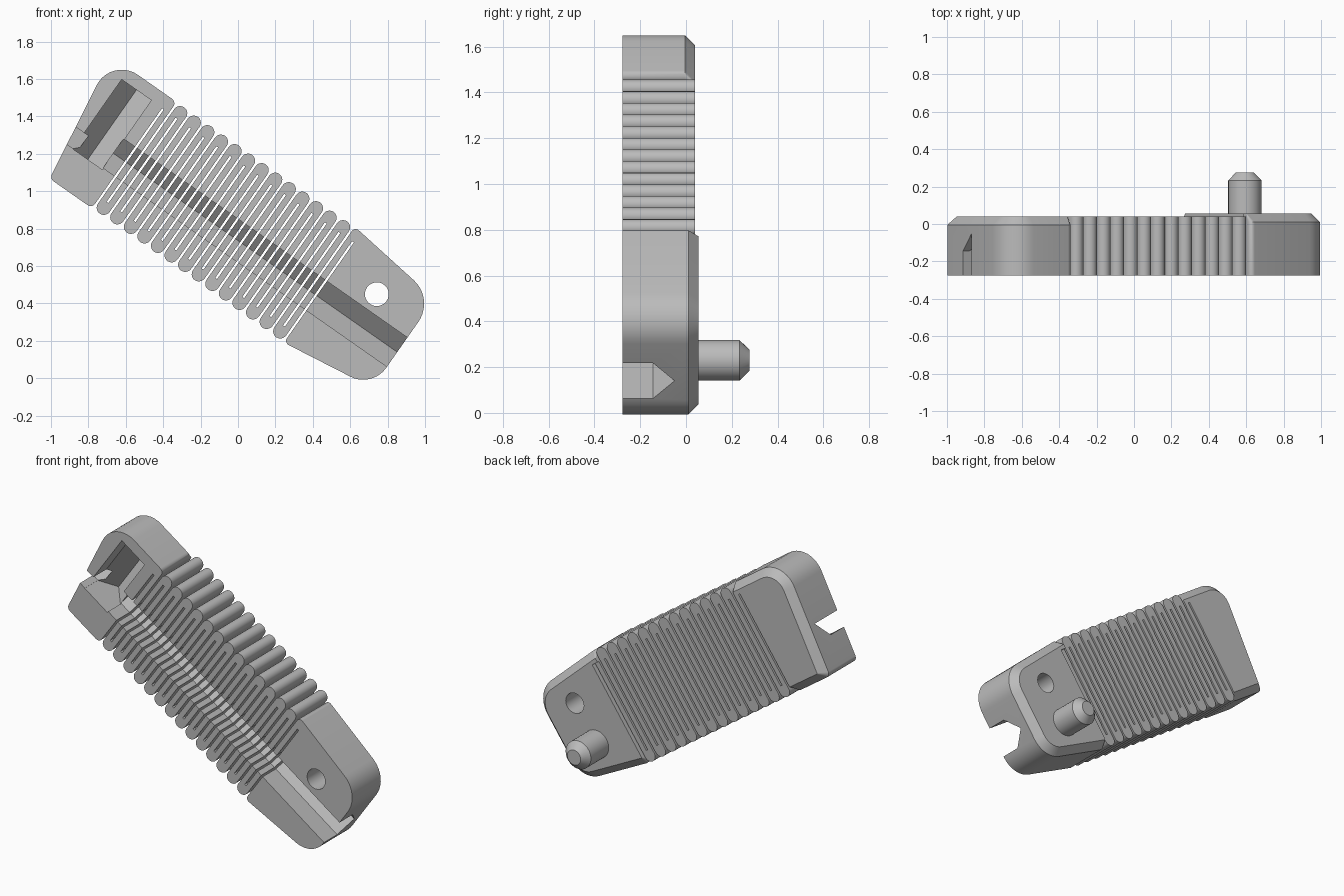
import bpy, bmesh
from math import sin, cos, tan, pi, radians
from mathutils import Vector, Matrix

cube = bpy.data.objects.get("Cube")
if cube:
    bpy.data.objects.remove(cube, do_unlink=True)

TILT = radians(35)
FRONT, BACK = -0.2765, 0.04
LOW, HIGH = 0.297, 1.022          # cross-axis extent of the body
PITCH, GAP, SLIT0 = 0.0443, 0.006, -1.155
SLIT_TOP, SLIT_LOW = 0.95, 0.37

grey = bpy.data.materials.new("plastic_grey")
grey.use_nodes = True
grey.diffuse_color = (0.5, 0.5, 0.5, 1)
grey.node_tree.nodes["Principled BSDF"].inputs["Base Color"].default_value = (0.5, 0.5, 0.5, 1)


def world(s, y, t):
    """Along-axis s, depth y, cross-axis t to world space."""
    return (s * cos(TILT) + t * sin(TILT), y, t * cos(TILT) - s * sin(TILT))


def loft(name, rings):
    bm = bmesh.new()
    loops = [[bm.verts.new(world(*p)) for p in ring] for ring in rings]
    for a, b in zip(loops, loops[1:]):
        for i in range(len(a)):
            j = (i + 1) % len(a)
            bm.faces.new((a[i], a[j], b[j], b[i]))
    bm.faces.new(loops[0])
    bm.faces.new(loops[-1])
    bmesh.ops.recalc_face_normals(bm, faces=bm.faces)
    mesh = bpy.data.meshes.new(name)
    bm.to_mesh(mesh)
    bm.free()
    mesh.materials.append(grey)
    obj = bpy.data.objects.new(name, mesh)
    bpy.context.collection.objects.link(obj)
    return obj


def at_depth(outline, y):
    return [(s, y, t) for s, t in outline]


def arc(cx, cy, r, a0, a1, n):
    return [(cx + r * cos(a0 + (a1 - a0) * i / n), cy + r * sin(a0 + (a1 - a0) * i / n))
            for i in range(n + 1)]


def rounded(corners, inset=0.0):
    """Outline from (s, t, radius, edge_is_chamfered) corners, optionally inset."""
    pts = [Vector(c[:2]) for c in corners]
    out, n = [], len(corners)
    for i, (s, t, r, flag) in enumerate(corners):
        d0 = (pts[i] - pts[i - 1]).normalized()
        d1 = (pts[(i + 1) % n] - pts[i]).normalized()
        n0, n1 = Vector((-d0.y, d0.x)), Vector((-d1.y, d1.x))
        rhs = Vector((n0.dot(pts[i]) + inset * corners[i - 1][3],
                      n1.dot(pts[i]) + inset * flag))
        p = Matrix((n0, n1)).inverted() @ rhs
        if r == 0:
            out.append(tuple(p))
            continue
        r = max(r - inset, 0.004)
        turn = -d0.angle_signed(d1)
        centre = p - d0 * (r * tan(turn / 2)) + n0 * r
        for k in range(11):
            out.append(tuple(centre + Matrix.Rotation(turn * k / 10, 2) @ (-n0 * r)))
    return out


def block(name, corners, back):
    edge = rounded(corners)
    return loft(name, [at_depth(edge, FRONT), at_depth(edge, back - 0.045),
                       at_depth(rounded(corners, 0.045), back)])


def cut(obj, *cutters):
    bpy.context.view_layer.objects.active = obj
    for c in cutters:
        mod = obj.modifiers.new("cut", "BOOLEAN")
        mod.operation, mod.solver, mod.object = "DIFFERENCE", "EXACT", c
        bpy.ops.object.modifier_apply(modifier=mod.name)


def slit(k):
    return SLIT0 + PITCH * k


# End blocks, each with a lip that meets the first fold of the bellows
end_clamp = block("end_clamp", [
    (-1.437, LOW, 0.03, 1), (slit(0) - GAP, LOW, 0.03, 0),
    (slit(0) - GAP, SLIT_TOP, 0, 0), (slit(1) - GAP, SLIT_TOP, 0, 0),
    (slit(1) - GAP, HIGH, 0.03, 1), (-1.543, HIGH, 0.15, 1)], BACK)
mount_block = block("mount_block", [
    (slit(28) + GAP, LOW, 0.025, 1), (0.617, 0.37, 0.15, 1),
    (0.617, 0.95, 0.17, 1), (slit(27) + GAP, HIGH, 0.025, 0),
    (slit(27) + GAP, SLIT_TOP, 0, 0), (slit(28) + GAP, SLIT_TOP, 0, 0)], 0.055)

# Folded flexible middle: one serpentine outline
R = PITCH - GAP
fold = [(slit(0) + GAP, SLIT_TOP), (slit(1) - GAP, SLIT_TOP)]
for k in range(1, 28, 2):
    fold += [(slit(k) - GAP, SLIT_LOW), (slit(k) + GAP, SLIT_LOW)]
    if k < 27:
        fold += arc(slit(k + 1), HIGH - R, R, pi, 0, 10)
fold += [(slit(27) + GAP, SLIT_TOP), (slit(28) - GAP, SLIT_TOP)]
for k in range(27, 0, -2):
    fold += arc(slit(k), LOW + R, R, 0, -pi, 10)
    if k > 1:
        fold += [(slit(k - 1) + GAP, SLIT_TOP), (slit(k - 1) - GAP, SLIT_TOP)]
bellows = loft("bellows", [at_depth(fold, FRONT), at_depth(fold, BACK)])


# Cable channel cutters: straight walls with a V-shaped floor
def vee(mid, half):
    return [(mid - half, -0.4), (mid + half, -0.4), (mid + half, -0.145),
            (mid, -0.05), (mid - half, -0.145)]


V = vee(0.603, 0.095)
channel = loft("channel_cutter", [[(s, y, t) for t, y in V] for s in (-1.236, 0.8)])
pocket = loft("pocket_cutter", [[(s, y, t) for s, y in vee(-1.329, 0.097)]
                                for t in (0.498, 0.952)])
half_vee = [(0.5, -0.4), (0.603, -0.4), (0.603, -0.05), (0.5, -0.145)]
outlet = loft("outlet_cutter", [[(s, y, t) for t, y in half_vee] for s in (-1.8, -1.4)])
hole = loft("hole_cutter", [at_depth(arc(0.35, 0.794, 0.0635, 0, 2 * pi, 32)[:-1], y)
                            for y in (-0.5, 0.5)])

cut(end_clamp, pocket, outlet, channel)
cut(bellows, channel)
cut(mount_block, channel, hole)
for c in (channel, pocket, outlet, hole):
    bpy.data.objects.remove(c, do_unlink=True)

# Locating peg with a chamfered tip
peg = loft("locating_peg", [at_depth(arc(0.354, 0.528, r, 0, 2 * pi, 32)[:-1], y)
                            for r, y in ((0.089, 0.05), (0.089, 0.233), (0.047, 0.2765))])

for obj in (end_clamp, bellows, mount_block, peg):
    bpy.ops.object.select_all(action="DESELECT")
    obj.select_set(True)
    bpy.context.view_layer.objects.active = obj
    bpy.ops.object.shade_smooth_by_angle(angle=radians(30))
